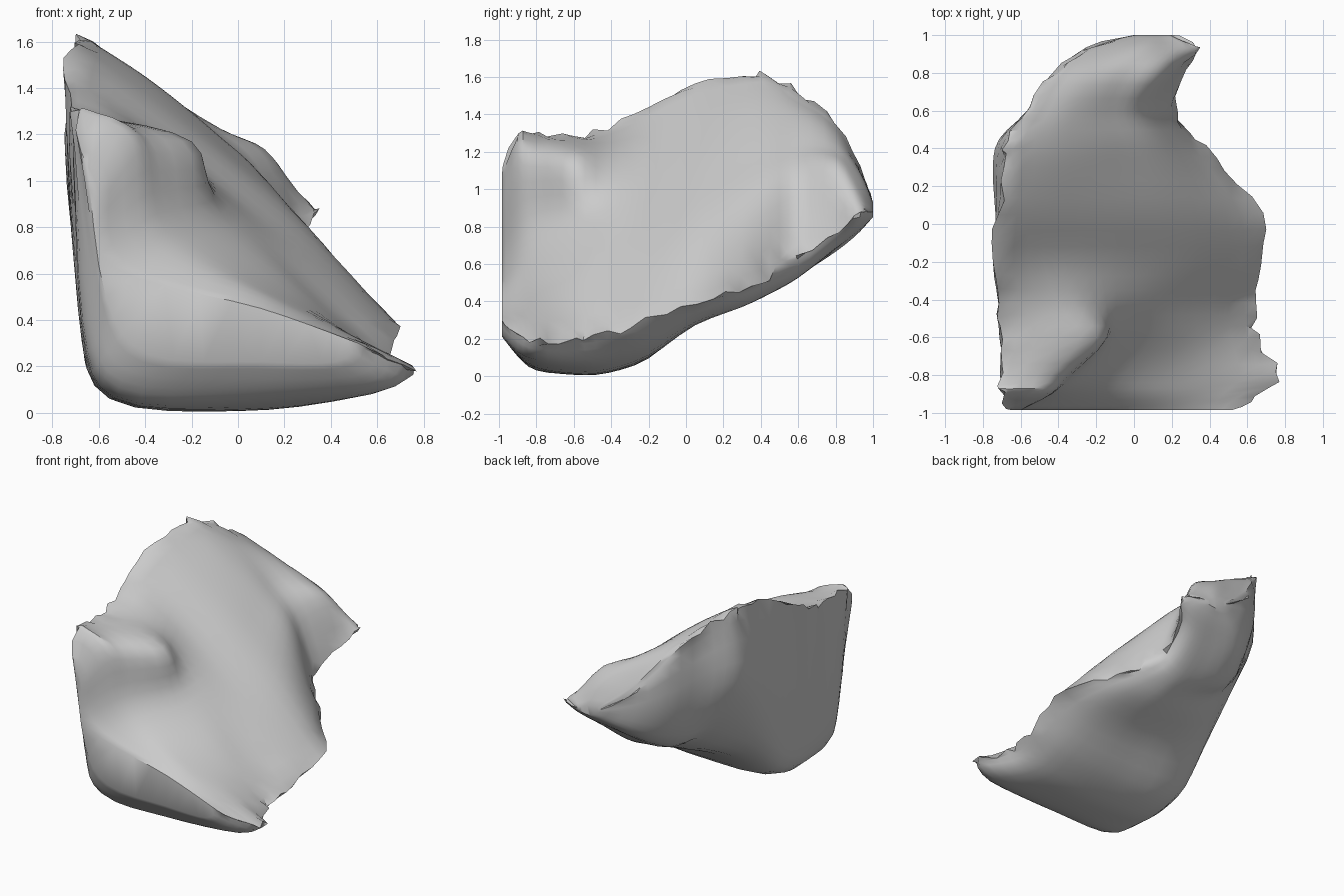
import bpy, bmesh, math, random
from mathutils import Vector

if "Cube" in bpy.data.objects:
    bpy.data.objects.remove(bpy.data.objects["Cube"], do_unlink=True)
random.seed(4)

stone = bpy.data.materials.new("grey stone")
stone.use_nodes = True
stone.diffuse_color = (0.6, 0.6, 0.6, 1)
stone.node_tree.nodes["Principled BSDF"].inputs["Base Color"].default_value = (0.6, 0.6, 0.6, 1)

STATIONS = [-.985, -.9, -.8, -.6, -.42, -.2, .05, .3, .45, .6, .8, .93, 1]

# Sloping upper face of each slice, from the tall rim to the thin edge: x, z pairs
UPPER = [
    [-.65, 1.07, -.6, .95, -.54, .63, .1, .45, .52, .3],
    [-.7, 1.3, -.46, 1.18, -.38, .74, .1, .51, .66, .24],
    [-.71, 1.3, -.38, 1.18, -.27, .8, .15, .52, .77, .19],
    [-.71, 1.29, -.2, 1.17, -.1, .84, .25, .53, .65, .2],
    [-.73, 1.33, -.32, 1.18, -.04, .89, .25, .6, .64, .23],
    [-.75, 1.46, -.4, 1.23, -.02, .94, .33, .65, .69, .3],
    [-.72, 1.58, -.4, 1.35, -.02, 1.06, .33, .76, .67, .39],
    [-.68, 1.62, -.4, 1.43, -.07, 1.16, .22, .89, .48, .47],
    [-.67, 1.62, -.4, 1.45, -.1, 1.21, .14, .97, .33, .54],
    [-.56, 1.51, -.36, 1.41, -.14, 1.24, .06, 1.05, .22, .65],
    [-.43, 1.36, -.25, 1.3, -.05, 1.21, .15, 1.1, .26, .78],
    [-.25, 1.12, -.1, 1.1, .05, 1.08, .2, .98, .36, .87],
    [0, .92, .05, .93, .1, .92, .15, .9, .2, .88],
]

# Rounded underside of each slice, from the thin edge back to the tall wall
UNDER = [
    [.42, .22, .1, .22, -.38, .25, -.57, .5],
    [.55, .13, 0, .11, -.5, .14, -.63, .42],
    [.6, .09, 0, .04, -.52, .07, -.67, .4],
    [.5, .07, 0, .01, -.54, .06, -.68, .4],
    [.45, .08, 0, .02, -.56, .07, -.69, .45],
    [.45, .15, 0, .1, -.57, .15, -.7, .58],
    [.4, .29, 0, .28, -.53, .37, -.72, .8],
    [.33, .39, 0, .38, -.46, .52, -.74, 1.05],
    [.22, .47, 0, .45, -.42, .61, -.7, 1.1],
    [.15, .55, -.02, .53, -.37, .61, -.55, 1.05],
    [.16, .7, 0, .68, -.27, .69, -.41, .98],
    [.24, .81, .07, .78, -.15, .79, -.24, .95],
    [.17, .86, .1, .85, .05, .87, 0, .9],
]


def spline(points, steps):
    """Smooth curve through the points, keeping both ends."""
    padded = [points[0]] + points + [points[-1]]
    curve = []
    for a, b, c, d in zip(padded, padded[1:], padded[2:], padded[3:]):
        for i in range(steps):
            t = i / steps
            tangent_b, tangent_c = (c - a) / 2, (d - b) / 2
            curve.append(b * (2*t**3 - 3*t**2 + 1) + tangent_b * (t**3 - 2*t**2 + t)
                         + c * (3*t**2 - 2*t**3) + tangent_c * (t**3 - t**2))
    return curve + [points[-1]]


def slice_points(y, row):
    return [Vector((x, y, z)) for x, z in zip(row[::2], row[1::2])]


# Closed slice outlines, with sharp corners at the tall rim and the thin edge
rings = []
for y, upper, under in zip(STATIONS, UPPER, UNDER):
    top, low = slice_points(y, upper), slice_points(y, under)
    face = spline(top, 5)
    belly = spline([top[-1]] + low + [top[0]], 4)
    rings.append(face + belly[1:-1])
corner = len(face) - 1

# Smooth rails from front to back through matching slice points
rails = [spline(list(rail), 3) for rail in zip(*rings)]

# Chipped broken edges
for index in (0, corner):
    for p in rails[index][1:-1]:
        p += Vector((random.uniform(-.022, .02), random.uniform(-.02, .02),
                     random.uniform(-.03, .015)))
    for neighbour in (index - 1, index + 1):
        for p in rails[neighbour][1:-1]:
            p += Vector([random.uniform(-.01, .01) for _ in range(3)])

# Skin the shard
bm = bmesh.new()
grid = [[bm.verts.new(p) for p in rail] for rail in rails]
count = len(grid)
for i, rail in enumerate(grid):
    other = grid[(i + 1) % count]
    for j in range(len(rail) - 1):
        bm.faces.new((rail[j], rail[j + 1], other[j + 1], other[j]))
for end in (0, -1):
    cap = bm.faces.new([rail[end] for rail in grid])
    cap.normal_update()
    bmesh.ops.triangulate(bm, faces=[cap])
bmesh.ops.recalc_face_normals(bm, faces=bm.faces)

mesh = bpy.data.meshes.new("rock_shard")
bm.to_mesh(mesh)
bm.free()
mesh.materials.append(stone)
shard = bpy.data.objects.new("rock_shard", mesh)
bpy.context.collection.objects.link(shard)

bpy.context.view_layer.objects.active = shard
shard.select_set(True)
bpy.ops.object.shade_smooth_by_angle(angle=math.radians(40))
